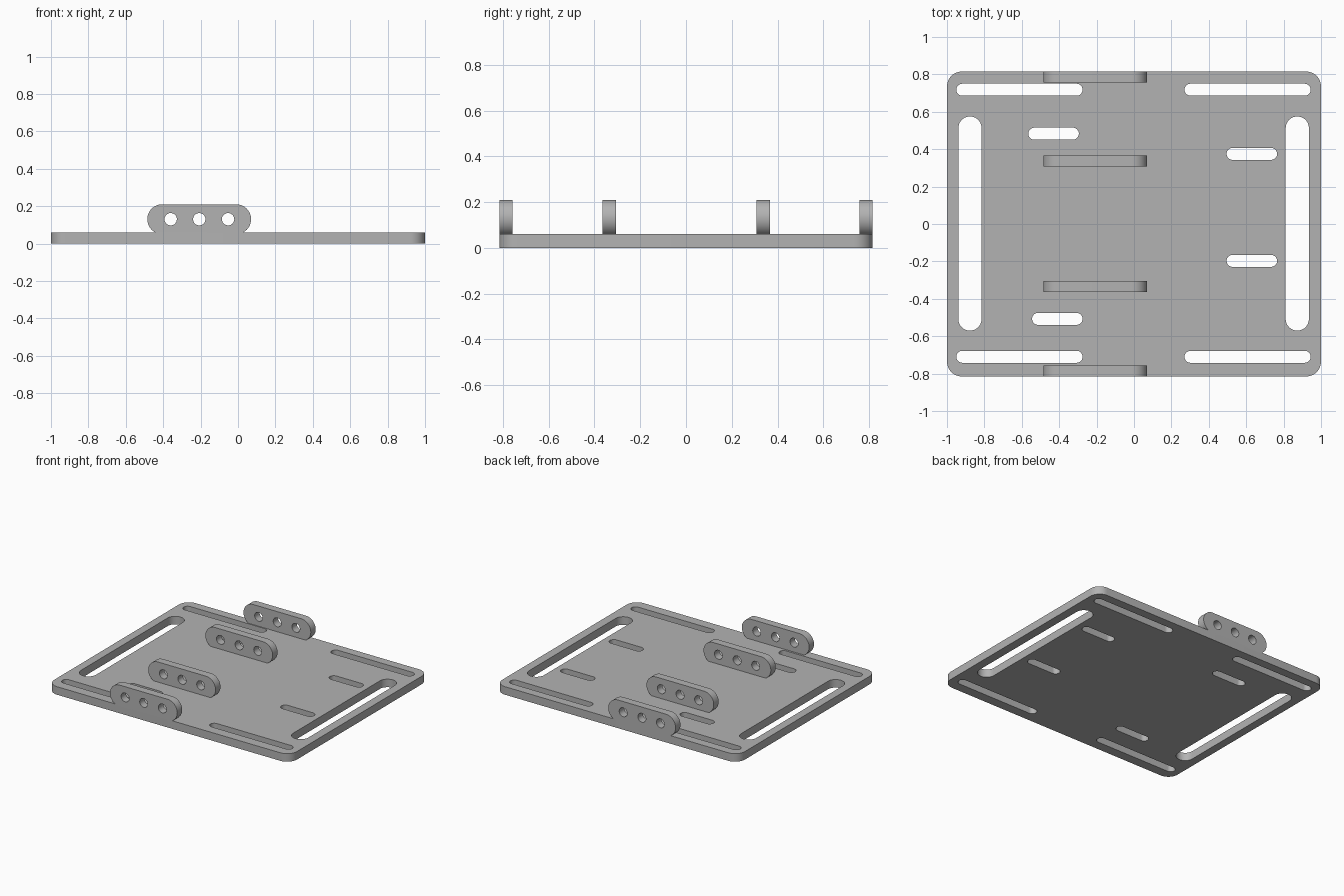
import bpy, bmesh
from math import cos, sin, pi, radians
from mathutils import Matrix

if "Cube" in bpy.data.objects:
    bpy.data.objects.remove(bpy.data.objects["Cube"])

grey = bpy.data.materials.new("plain grey")
grey.use_nodes = True
grey.diffuse_color = (0.45, 0.45, 0.45, 1)
grey.node_tree.nodes["Principled BSDF"].inputs["Base Color"].default_value = grey.diffuse_color


def rounded(x0, x1, y0, y1, radius=None, steps=10):
    """Outline of a rounded rectangle; without a radius the short ends are half circles."""
    r = radius or min(x1 - x0, y1 - y0) / 2
    corners = [(x1 - r, y1 - r), (x0 + r, y1 - r), (x0 + r, y0 + r), (x1 - r, y0 + r)]
    points = []
    for quarter, (cx, cy) in enumerate(corners):
        for i in range(steps + 1):
            a = (quarter + i / steps) * pi / 2
            p = (cx + r * cos(a), cy + r * sin(a))
            if not points or abs(p[0] - points[-1][0]) + abs(p[1] - points[-1][1]) > 1e-5:
                points.append(p)
    first, last = points[0], points[-1]
    if abs(first[0] - last[0]) + abs(first[1] - last[1]) < 1e-5:
        points.pop()
    return points


def cut_sheet(name, outlines, thickness, matrix):
    """Solid sheet: the first outline is the rim, the others are openings."""
    curve = bpy.data.curves.new(name + " outline", "CURVE")
    curve.dimensions = "2D"
    curve.fill_mode = "BOTH"
    curve.extrude = thickness / 2
    for outline in outlines:
        spline = curve.splines.new("POLY")
        spline.points.add(len(outline) - 1)
        for point, (x, y) in zip(spline.points, outline):
            point.co = (x, y, 0, 1)
        spline.use_cyclic_u = True
    helper = bpy.data.objects.new(name + " helper", curve)
    bpy.context.collection.objects.link(helper)
    graph = bpy.context.evaluated_depsgraph_get()
    mesh = bpy.data.meshes.new_from_object(helper.evaluated_get(graph))
    bpy.data.objects.remove(helper)

    # Weld the caps to the walls
    bm = bmesh.new()
    bm.from_mesh(mesh)
    bmesh.ops.remove_doubles(bm, verts=bm.verts, dist=1e-5)
    bmesh.ops.recalc_face_normals(bm, faces=bm.faces)
    bm.to_mesh(mesh)
    bm.free()
    mesh.transform(matrix)
    mesh.materials.clear()
    mesh.materials.append(grey)

    obj = bpy.data.objects.new(name, mesh)
    bpy.context.collection.objects.link(obj)
    bpy.ops.object.select_all(action="DESELECT")
    obj.select_set(True)
    bpy.context.view_layer.objects.active = obj
    bpy.ops.object.shade_smooth_by_angle(angle=radians(30))
    return obj


# Base plate with its slots
plate_top = 0.06
outlines = [rounded(-1, 1, -0.815, 0.815, 0.08)]
for y in (-0.71, 0.718):                                   # long slots at front and back
    outlines.append(rounded(-0.95, -0.275, y - 0.032, y + 0.032))
    outlines.append(rounded(0.27, 0.945, y - 0.032, y + 0.032))
for x in (-0.877, 0.873):                                  # wide side slots
    outlines.append(rounded(x - 0.062, x + 0.062, -0.57, 0.575))
for x, y in ((-0.43, 0.483), (-0.41, -0.507), (0.63, 0.375), (0.63, -0.197)):
    outlines.append(rounded(x - 0.135, x + 0.135, y - 0.032, y + 0.032))
cut_sheet("base_plate", outlines, plate_top, Matrix.Translation((0, 0, plate_top / 2)))

# Upright lugs, each with three round holes
lug = [rounded(-0.485, 0.07, 0.05, 0.21)]
lug += [rounded(x - 0.033, x + 0.033, 0.097, 0.163) for x in (-0.36, -0.207, -0.053)]
upright = Matrix.Rotation(pi / 2, 4, "X")
for name, y in (("front_lug", -0.786), ("front_inner_lug", -0.335),
                ("back_inner_lug", 0.337), ("back_lug", 0.786)):
    cut_sheet(name, lug, 0.058, Matrix.Translation((0, y, 0)) @ upright)
